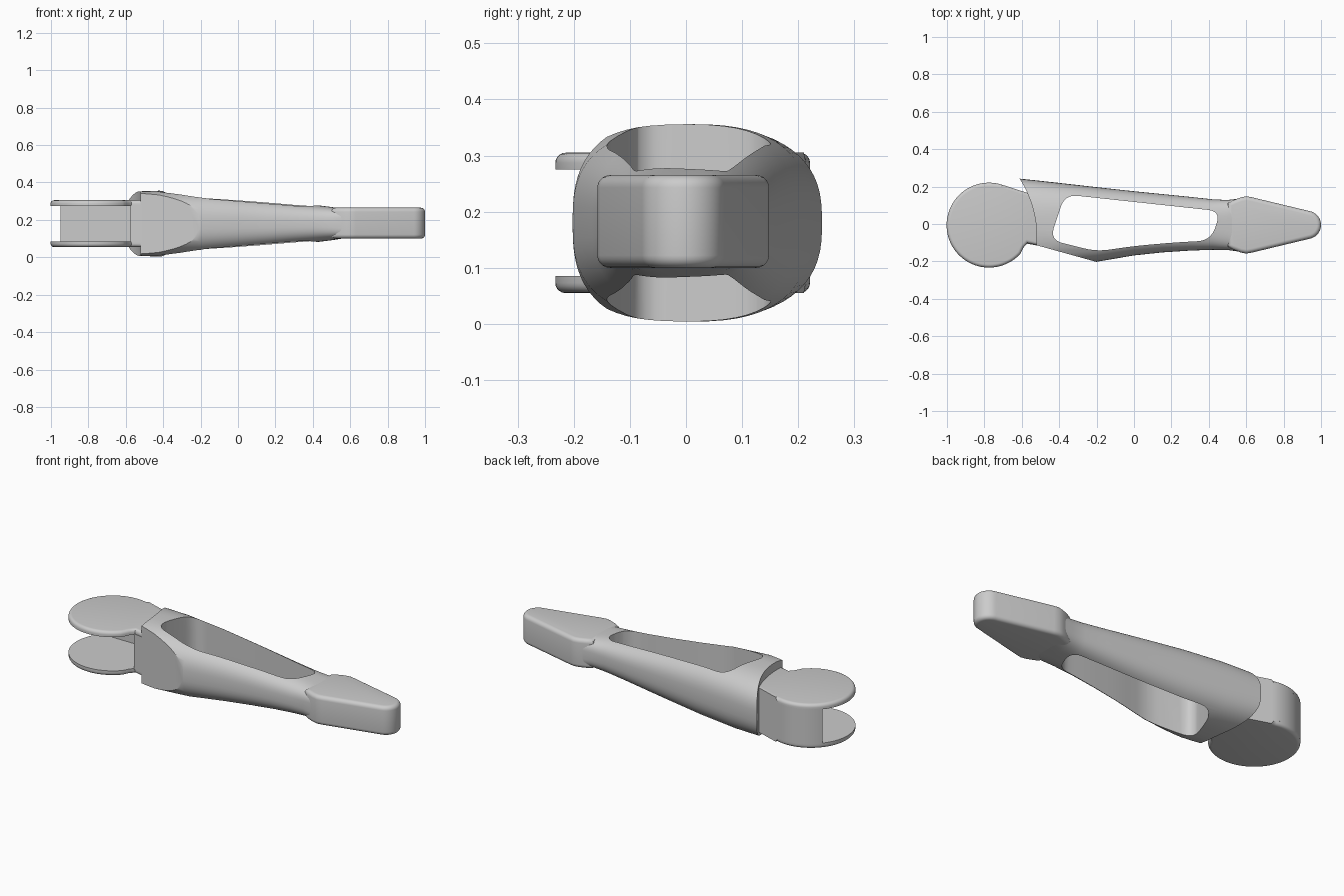
import bpy, bmesh
from math import sin, cos, radians, pi, copysign
from mathutils import Vector

cube = bpy.data.objects.get("Cube")
if cube:
    bpy.data.objects.remove(cube, do_unlink=True)

GREY = (0.6, 0.6, 0.6, 1)
grey = bpy.data.materials.new("plain grey")
grey.use_nodes = True
grey.diffuse_color = GREY
grey.node_tree.nodes["Principled BSDF"].inputs["Base Color"].default_value = GREY


def add_object(name, bm):
    bmesh.ops.recalc_face_normals(bm, faces=bm.faces)
    mesh = bpy.data.meshes.new(name)
    bm.to_mesh(mesh)
    bm.free()
    mesh.materials.append(grey)
    obj = bpy.data.objects.new(name, mesh)
    bpy.context.collection.objects.link(obj)
    return obj


def select(obj):
    bpy.ops.object.select_all(action='DESELECT')
    obj.select_set(True)
    bpy.context.view_layer.objects.active = obj


def smooth(obj, angle=30):
    select(obj)
    bpy.ops.object.shade_smooth_by_angle(angle=radians(angle))


def prism(name, outline, z0, z1, round_z=(), radius=0.0):
    """Extrude an outline upwards, rounding the rims at the given heights."""
    bm = bmesh.new()
    face = bm.faces.new([bm.verts.new((x, y, z0)) for x, y in outline])
    top = bmesh.ops.extrude_face_region(bm, geom=[face])["geom"]
    for v in top:
        if isinstance(v, bmesh.types.BMVert):
            v.co.z = z1
    rims = [e for e in bm.edges
            if any(all(abs(v.co.z - z) < 1e-5 for v in e.verts) for z in round_z)]
    if rims:
        bmesh.ops.bevel(bm, geom=rims, offset=radius, segments=5, profile=0.5,
                        affect='EDGES', clamp_overlap=True)
    return add_object(name, bm)


def arc(cx, cy, r, a0, a1, n):
    return [(cx + r * cos(radians(a0 + (a1 - a0) * i / n)),
             cy + r * sin(radians(a0 + (a1 - a0) * i / n))) for i in range(n + 1)]


def rounded(points, r, n=6):
    """Round the corners of a closed outline."""
    out = []
    for i, p in enumerate(points):
        p, a, b = Vector(p), Vector(points[i - 1]), Vector(points[(i + 1) % len(points)])
        start = p + (a - p).normalized() * min(r, (a - p).length * 0.45)
        end = p + (b - p).normalized() * min(r, (b - p).length * 0.45)
        for k in range(n + 1):
            t = k / n
            out.append(tuple(start * (1 - t) ** 2 + p * 2 * t * (1 - t) + end * t * t))
    return out


def cut(obj, cutter):
    mod = obj.modifiers.new("cut", 'BOOLEAN')
    mod.operation = 'DIFFERENCE'
    mod.solver = 'EXACT'
    mod.object = cutter
    select(obj)
    bpy.ops.object.modifier_apply(modifier=mod.name)
    bpy.data.objects.remove(cutter, do_unlink=True)


# Arm body: lofted rounded sections (x, back y, front y, half height, squareness)
SECTIONS = [
    (-0.70, 0.252, -0.232, 0.165, 2.7),
    (-0.55, 0.236, -0.226, 0.172, 2.7),
    (-0.42, 0.222, -0.218, 0.176, 2.7),
    (-0.20, 0.197, -0.202, 0.166, 2.7),
    (0.00, 0.175, -0.168, 0.145, 2.7),
    (0.15, 0.160, -0.152, 0.128, 2.7),
    (0.30, 0.145, -0.142, 0.111, 2.7),
    (0.42, 0.132, -0.138, 0.099, 2.8),
    (0.50, 0.128, -0.139, 0.089, 3.2),
    (0.55, 0.135, -0.146, 0.081, 4.0),
    (0.60, 0.135, -0.145, 0.074, 5.0),
]
SIDES = 64
bm = bmesh.new()
rings = []
for x, back, front, half, power in SECTIONS:
    ring = []
    for i in range(SIDES):
        c, s = cos(2 * pi * i / SIDES), sin(2 * pi * i / SIDES)
        y = (back + front) / 2 + (back - front) / 2 * copysign(abs(c) ** (2 / power), c)
        z = 0.18 + half * copysign(abs(s) ** (2 / power), s)
        ring.append(bm.verts.new((x, y, z)))
    rings.append(ring)
for a, b in zip(rings, rings[1:]):
    for i in range(SIDES):
        j = (i + 1) % SIDES
        bm.faces.new((a[i], a[j], b[j], b[i]))
bm.faces.new(rings[0])
bm.faces.new(rings[-1])
# Flat slanted facet on the front near the joint
res = bmesh.ops.bisect_plane(bm, geom=bm.verts[:] + bm.edges[:] + bm.faces[:],
                             plane_co=(-0.21, -0.20, 0), plane_no=(-0.10, -0.36, 0),
                             clear_outer=True)
bmesh.ops.holes_fill(bm, edges=[e for e in bm.edges if e.is_boundary])
body = add_object("arm_body", bm)

# Concave end facing the joint, and the long window through the arm
cut(body, prism("end_cutter", arc(-1.10, -0.07, 0.58, 0, 357, 119), -0.2, 0.6))
window = rounded([(-0.45, -0.085), (-0.20, -0.147), (0.0, -0.118), (0.20, -0.100),
                  (0.41, -0.088), (0.465, 0.068), (-0.37, 0.158)], 0.07)
cut(body, prism("window_cutter", window, -0.2, 0.6))
smooth(body)

# Tip block
tip = [(0.50, -0.115), (0.53, -0.132), (0.57, -0.147), (0.60, -0.153), (0.63, -0.148)]
tip += arc(0.925, 0, 0.075, -78, 78, 20)
tip += [(x, -y) for x, y in reversed(tip[:5])]
block = prism("tip_block", [(x, y - 0.005) for x, y in tip], 0.10, 0.265, (0.10, 0.265), 0.022)
smooth(block, 35)

# Joint fork: two round plates with a neck into the body
CX, CY, R = -0.775, -0.006, 0.227
neck = [(-0.50, -0.118), (-0.50, 0.145), (-0.56, 0.163)]
disc = arc(CX, CY, R, 72, 318, 70)
throat = [(-0.59, -0.125), (-0.57, -0.102)]
outline = neck + disc + throat
for name, z0, z1, rim in (("lower_plate", 0.055, 0.085, 0.055), ("upper_plate", 0.275, 0.305, 0.305)):
    smooth(prism(name, outline, z0, z1, (rim,), 0.018))

# Web joining the plates along the back and at the neck
web = neck + arc(CX, CY, R, 72, 140, 24) + [(-0.575, 0.14), (-0.575, -0.105)]
smooth(prism("fork_web", web, 0.08, 0.28))
